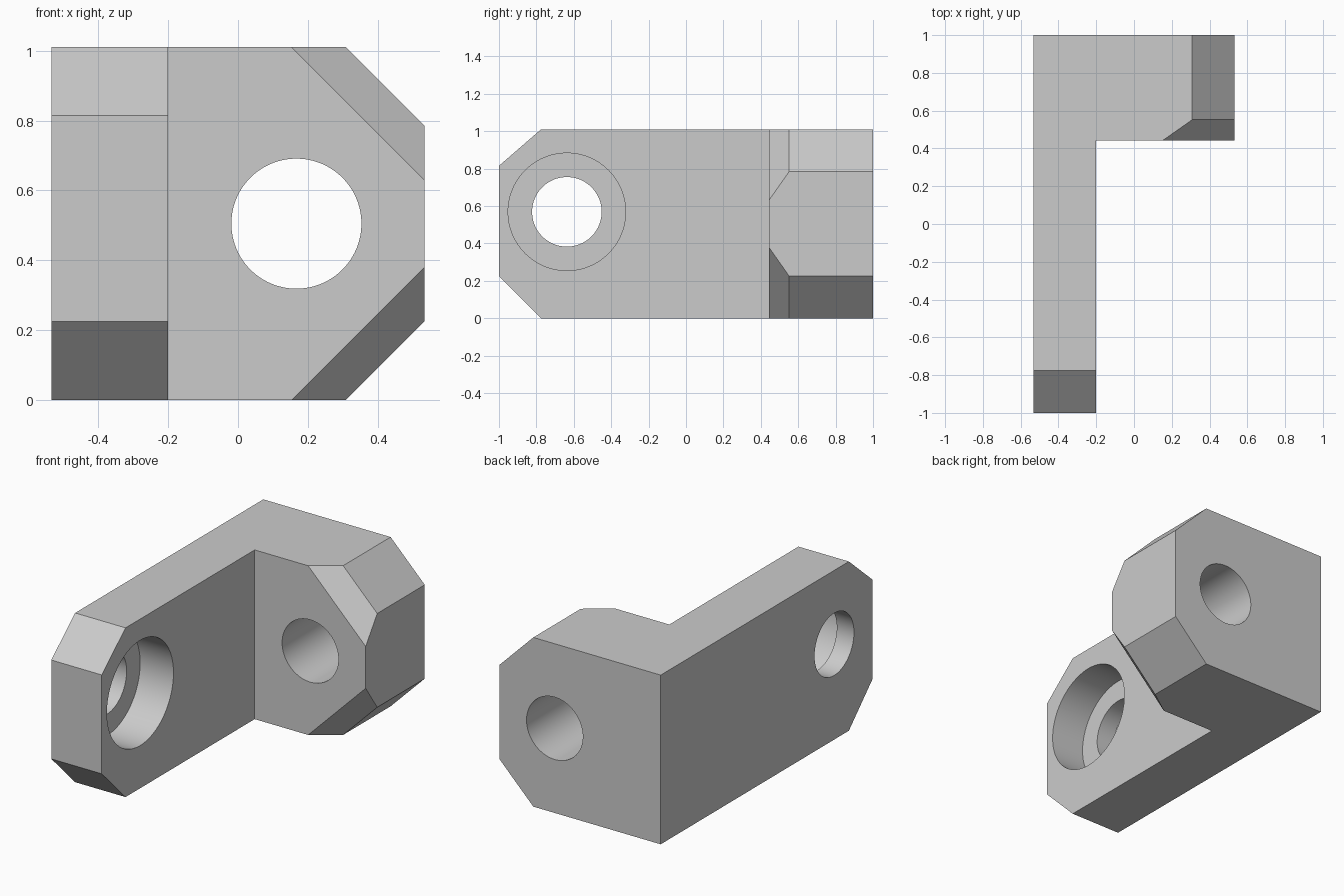
import bpy, bmesh, math
from mathutils import Vector, Matrix

cube = bpy.data.objects.get("Cube")
if cube:
    bpy.data.objects.remove(cube, do_unlink=True)

# Main dimensions
LEFT, INNER, RIGHT = -0.533, -0.2, 0.533
FRONT, BLOCK_FRONT, BACK = -1.0, 0.443, 1.0
TOP = 1.01
CH = 0.225

grey = bpy.data.materials.new("plain grey")
grey.use_nodes = True
colour = (0.6, 0.6, 0.6, 1)
grey.diffuse_color = colour
grey.node_tree.nodes["Principled BSDF"].inputs["Base Color"].default_value = colour


def box(low, high):
    bm = bmesh.new()
    low, high = Vector(low), Vector(high)
    size = Matrix.Diagonal((*(high - low), 1))
    bmesh.ops.create_cube(bm, size=1, matrix=Matrix.Translation((low + high) / 2) @ size)
    return bm


def slice_off(bm, a, b, c, outward):
    """Cut away what lies outside the plane through a, b, c and cap the cut."""
    a, b, c = Vector(a), Vector(b), Vector(c)
    normal = (b - a).cross(c - a).normalized()
    if normal.dot(Vector(outward)) < 0:
        normal.negate()
    cut = bmesh.ops.bisect_plane(bm, geom=bm.verts[:] + bm.edges[:] + bm.faces[:],
                                 plane_co=a, plane_no=normal, clear_outer=True)
    edges = [e for e in cut["geom_cut"] if isinstance(e, bmesh.types.BMEdge)]
    bmesh.ops.holes_fill(bm, edges=edges, sides=0)


def to_object(bm, name):
    bmesh.ops.recalc_face_normals(bm, faces=bm.faces[:])
    mesh = bpy.data.meshes.new(name)
    bm.to_mesh(mesh)
    bm.free()
    mesh.materials.append(grey)
    obj = bpy.data.objects.new(name, mesh)
    bpy.context.collection.objects.link(obj)
    return obj


def combine(target, tool, operation):
    mod = target.modifiers.new(operation, 'BOOLEAN')
    mod.operation, mod.object, mod.solver = operation, tool, 'EXACT'
    bpy.context.view_layer.objects.active = target
    bpy.ops.object.modifier_apply(modifier=mod.name)
    bpy.data.objects.remove(tool, do_unlink=True)


def drill(target, centre, axis, radius, length):
    bm = bmesh.new()
    turn = Vector(axis).to_track_quat('Z', 'Y').to_matrix().to_4x4()
    bmesh.ops.create_cone(bm, cap_ends=True, segments=96, radius1=radius, radius2=radius,
                          depth=length, matrix=Matrix.Translation(centre) @ turn)
    cutter = to_object(bm, "hole_cutter")
    cutter.hide_render = True
    combine(target, cutter, 'DIFFERENCE')


# Long arm with chamfered front end
arm = box((LEFT, FRONT, 0), (INNER, BACK, TOP))
for edge, z, up in ((0, CH, -1), (TOP, 0.815, 1)):
    slice_off(arm, (0, FRONT, z), (1, FRONT, z), (0, FRONT + CH, edge), (0, -1, up))
bracket = to_object(arm, "corner_bracket")

# Short block with chamfered corners and slanted front bevels
block = box((-0.4, BLOCK_FRONT, 0), (RIGHT, BACK, TOP))
for edge, up in ((0, -1), (TOP, 1)):
    high = (RIGHT - CH, 0.552, edge)
    low = (RIGHT, 0.552, edge - up * CH)
    slice_off(block, high, low, (RIGHT, BACK, edge - up * CH), (1, 0, up))
    slice_off(block, high, low, (RIGHT - 0.38, BLOCK_FRONT, edge), (1, -1, up))
combine(bracket, to_object(block, "short_block"), 'UNION')

# Clear the seams between arm and block
bm = bmesh.new()
bm.from_mesh(bracket.data)
bmesh.ops.remove_doubles(bm, verts=bm.verts[:], dist=0.0005)
bmesh.ops.dissolve_limit(bm, angle_limit=math.radians(0.5),
                         verts=bm.verts[:], edges=bm.edges[:])
bm.to_mesh(bracket.data)
bm.free()

# Bolt holes, and the counterbore on the arm's inner face
drill(bracket, (0.167, 0.7, 0.505), (0, 1, 0), 0.186, 1.0)
drill(bracket, (-0.4, -0.637, 0.569), (1, 0, 0), 0.186, 1.0)
drill(bracket, (INNER + 0.14, -0.637, 0.569), (1, 0, 0), 0.314, 0.72)

# Smooth hole walls, crisp edges
bpy.ops.object.select_all(action='DESELECT')
bracket.select_set(True)
bpy.context.view_layer.objects.active = bracket
bpy.ops.object.shade_smooth_by_angle(angle=math.radians(25))
